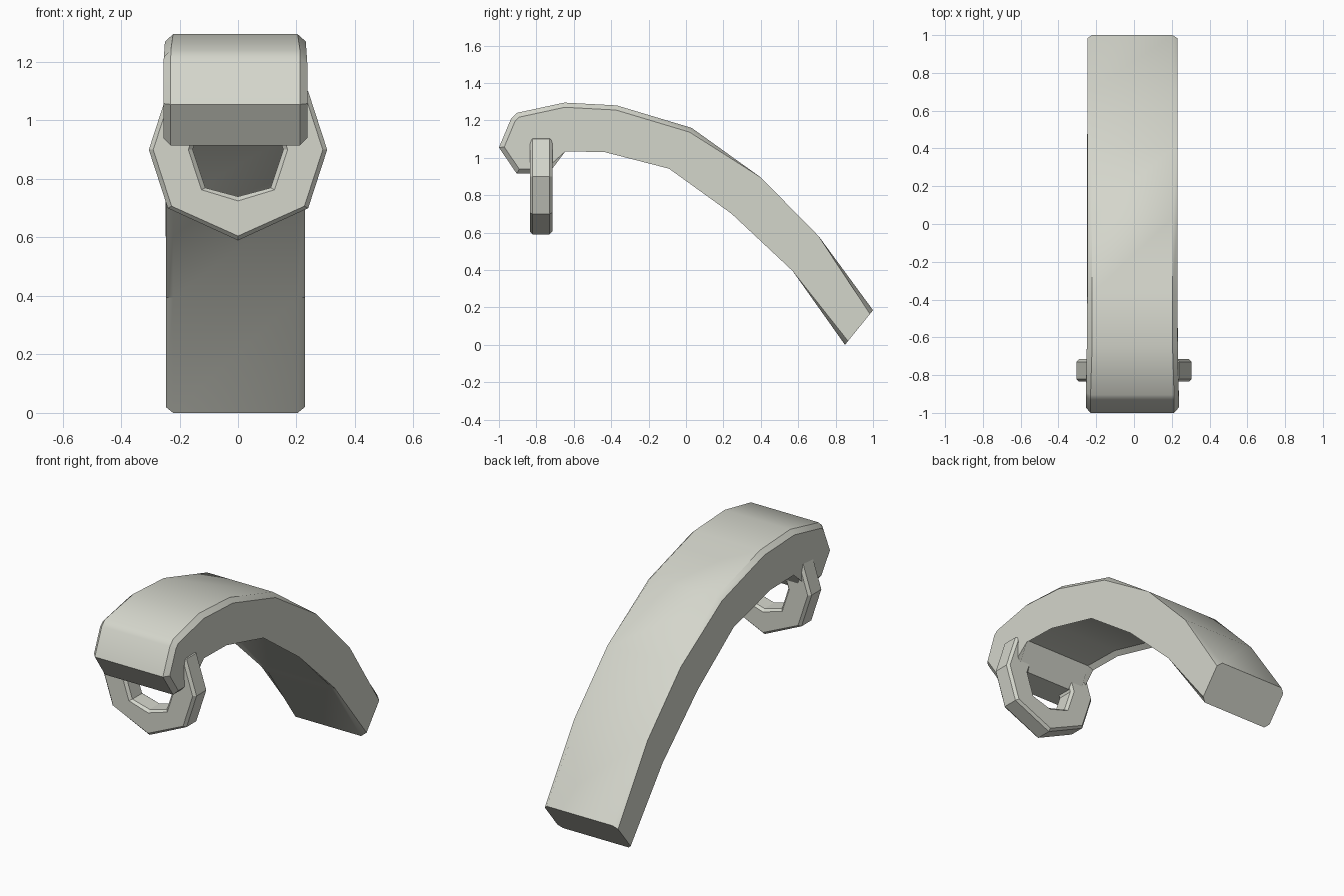
import bpy
import bmesh
from mathutils import Vector

cube = bpy.data.objects.get("Cube")
if cube:
    bpy.data.objects.remove(cube)

stone = bpy.data.materials.new("pale_warm_grey")
stone.use_nodes = True
colour = (0.66, 0.67, 0.6, 1)
stone.diffuse_color = colour
stone.node_tree.nodes["Principled BSDF"].inputs["Base Color"].default_value = colour


def finish(name, bm):
    bmesh.ops.recalc_face_normals(bm, faces=bm.faces)
    mesh = bpy.data.meshes.new(name)
    bm.to_mesh(mesh)
    bm.free()
    mesh.materials.append(stone)
    obj = bpy.data.objects.new(name, mesh)
    bpy.context.collection.objects.link(obj)
    return obj


# Curved arm: side profile (y, z), extruded across x, rims chamfered
back = [(-0.905, 1.24), (-0.65, 1.295), (-0.37, 1.28), (0.03, 1.16),
        (0.4, 0.895), (0.71, 0.58), (1.0, 0.185)]
belly = [(0.85, 0), (0.57, 0.395), (0.26, 0.72), (-0.08, 0.965),
         (-0.43, 1.055), (-0.66, 1.06)]
hook = [(-0.735, 0.915), (-0.905, 0.915), (-1.0, 1.055), (-0.935, 1.21)]
profile = back + belly + hook

bm = bmesh.new()
sides = []
for s in (-1, 1):
    # the hooked end is slightly wider than the rest
    verts = [bm.verts.new((-0.009 + s * (0.246 if y < -0.7 else 0.238), y, z))
             for y, z in profile]
    sides.append(verts)
    bm.faces.new(verts)
count = len(profile)
rims = []
for i in range(count):
    j = (i + 1) % count
    bm.faces.new((sides[0][i], sides[0][j], sides[1][j], sides[1][i]))
    if i != len(back) - 1:      # the cut tail end stays unchamfered
        rims += [bm.edges.get((v[i], v[j])) for v in sides]
bmesh.ops.bevel(bm, geom=rims, offset=0.025, segments=1,
                affect='EDGES', profile=0.5)
arm = finish("curved_arm", bm)
bpy.ops.object.select_all(action='DESELECT')
bpy.context.view_layer.objects.active = arm
arm.select_set(True)
bpy.ops.object.shade_smooth_by_angle(angle=0.65)

# Eight-sided ring through the hooked end, with a chamfered section
outer = [(0, -0.31), (0.24, -0.2), (0.305, 0), (0.24, 0.2), (0, 0.31)]
inner = [(0, -0.16), (0.112, -0.13), (0.155, 0), (0.112, 0.13), (0, 0.16)]


def mirrored(half):
    return half + [(-x, z) for x, z in half[-2:0:-1]]


# (fraction from outer to inner edge, depth along y)
quarter = [(0, 0.045), (0.1, 0.06), (0.9, 0.06), (1, 0.045)]
section = quarter + [(t, -d) for t, d in reversed(quarter)]

bm = bmesh.new()
loops = []
for o, i in zip(mirrored(outer), mirrored(inner)):
    loop = []
    for t, d in section:
        p = Vector(o).lerp(Vector(i), t)
        loop.append(bm.verts.new((p.x, -0.775 + d, 0.9 + p.y)))
    loops.append(loop)
for k, a in enumerate(loops):
    b = loops[(k + 1) % len(loops)]
    for m in range(len(section)):
        n = (m + 1) % len(section)
        bm.faces.new((a[m], a[n], b[n], b[m]))
finish("hanging_ring", bm)
